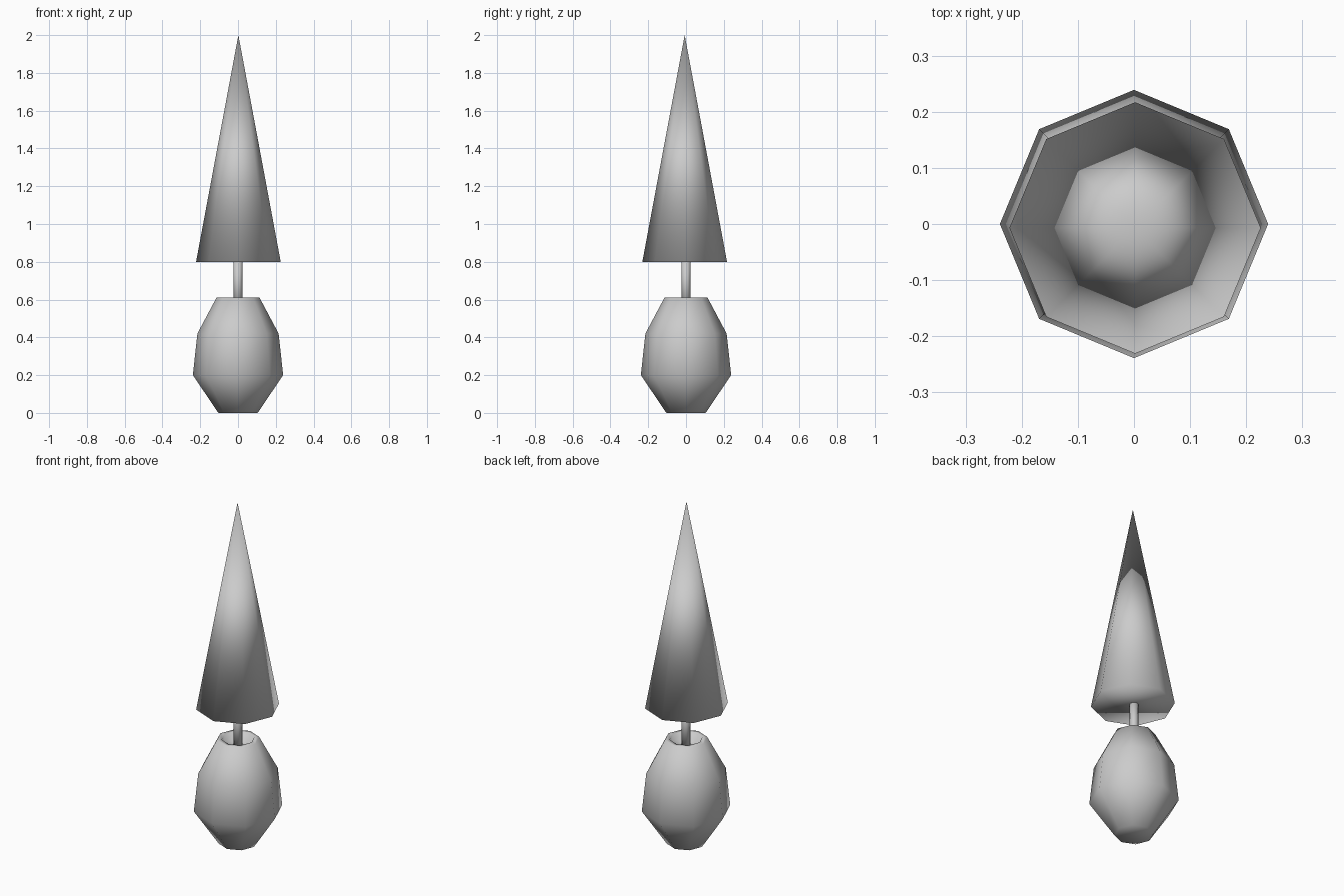
import bpy
import bmesh
from math import cos, sin, pi

SIDES = 8

cube = bpy.data.objects.get("Cube")
if cube:
    bpy.data.objects.remove(cube, do_unlink=True)

grey = bpy.data.materials.new("light grey")
grey.use_nodes = True
colour = (0.6, 0.6, 0.6, 1)
grey.diffuse_color = colour
grey.node_tree.nodes["Principled BSDF"].inputs["Base Color"].default_value = colour


def lathe(name, profile, centre=(0, 0)):
    """Closed solid from (radius, height) pairs; radius 0 makes a point."""
    bm = bmesh.new()
    rings = []
    for r, z in profile:
        count = SIDES if r else 1
        rings.append([bm.verts.new((centre[0] + r * cos(2 * pi * i / SIDES),
                                    centre[1] + r * sin(2 * pi * i / SIDES), z))
                      for i in range(count)])
    for low, high in zip(rings, rings[1:]):
        for i in range(SIDES):
            j = (i + 1) % SIDES
            if len(high) == 1:
                bm.faces.new((low[i], low[j], high[0]))
            else:
                bm.faces.new((low[i], low[j], high[j], high[i]))
    for end in (rings[0], rings[-1]):
        if len(end) > 1:
            bm.faces.new(end)
    bmesh.ops.recalc_face_normals(bm, faces=bm.faces)
    for face in bm.faces:
        face.smooth = True
    mesh = bpy.data.meshes.new(name)
    bm.to_mesh(mesh)
    bm.free()
    mesh.materials.append(grey)
    obj = bpy.data.objects.new(name, mesh)
    bpy.context.collection.objects.link(obj)
    return obj


# Faceted pot with a rim and a shallow recess for the soil
lathe("pot", [(0.104, 0), (0.239, 0.2), (0.215, 0.42), (0.114, 0.61),
              (0.088, 0.61), (0.088, 0.57)])

# Thin trunk from the soil into the foliage
lathe("trunk", [(0.024, 0.55), (0.024, 0.82)])

# Tall pointed foliage, closed underneath and smooth all over
lathe("foliage", [(0.224, 0.8), (0, 2)], (0.002, -0.007))
